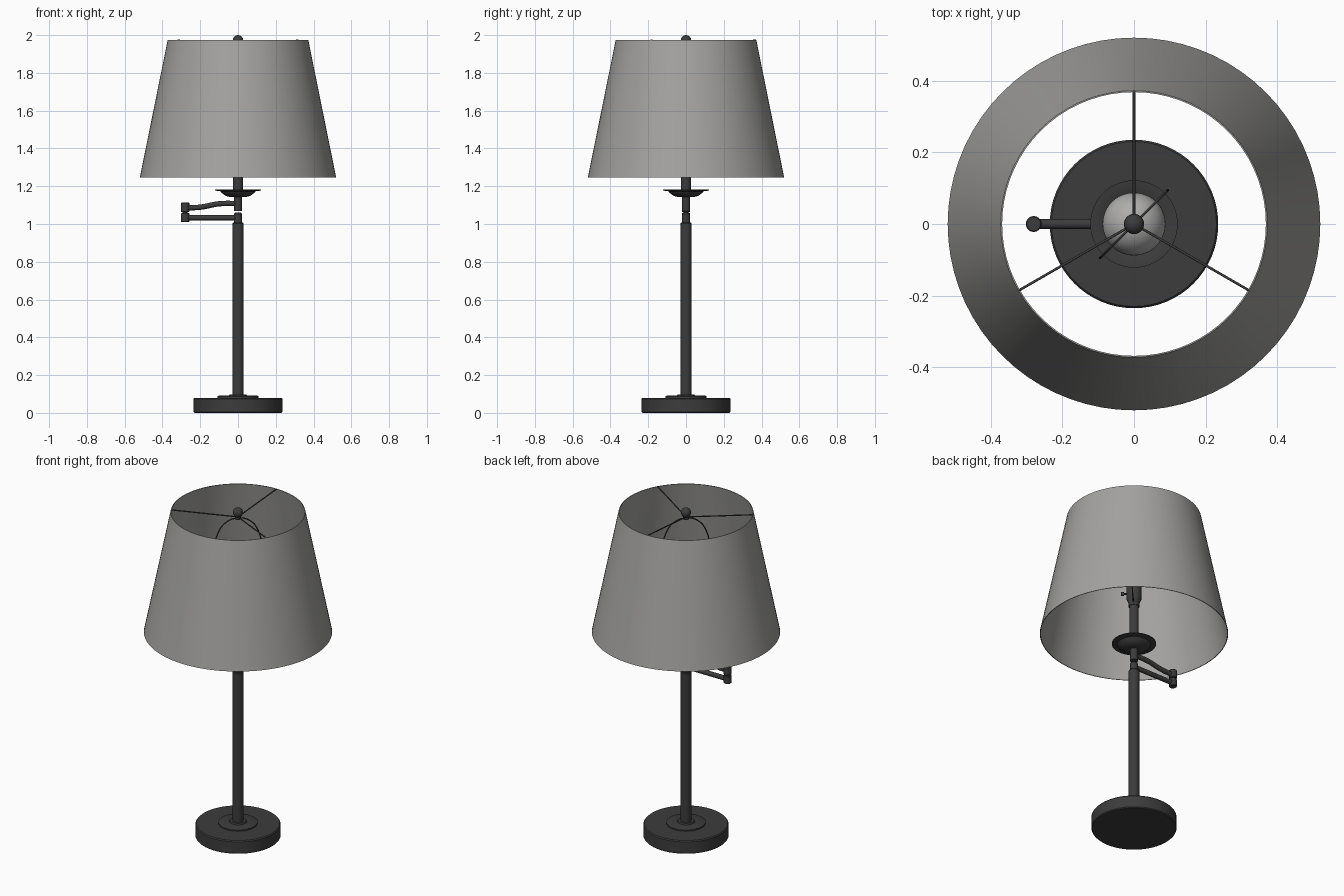
import bpy, bmesh, math
from mathutils import Vector

if "Cube" in bpy.data.objects:
    bpy.data.objects.remove(bpy.data.objects["Cube"])


def material(name, r, g, b):
    m = bpy.data.materials.new(name)
    m.diffuse_color = (r, g, b, 1)
    m.use_nodes = True
    m.node_tree.nodes["Principled BSDF"].inputs["Base Color"].default_value = m.diffuse_color
    return m


DARK = material("dark bronze metal", 0.045, 0.045, 0.045)
FABRIC = material("grey shade fabric", 0.37, 0.365, 0.355)
GLASS = material("bulb glass", 0.42, 0.415, 0.41)


def lathe(name, profile, mat, x=0.0, sides=64, closed=False):
    """Revolve (radius, z) points around a vertical axis at the given x."""
    bm = bmesh.new()
    pts = [bm.verts.new((r, 0, z)) for r, z in profile]
    edges = [bm.edges.new(p) for p in zip(pts, pts[1:])]
    if closed:
        edges.append(bm.edges.new((pts[-1], pts[0])))
    bmesh.ops.spin(bm, geom=pts + edges, axis=(0, 0, 1), cent=(0, 0, 0),
                   angle=math.tau, steps=sides)
    bmesh.ops.remove_doubles(bm, verts=bm.verts, dist=1e-5)
    bmesh.ops.recalc_face_normals(bm, faces=bm.faces)
    mesh = bpy.data.meshes.new(name)
    bm.to_mesh(mesh)
    bm.free()
    ob = bpy.data.objects.new(name, mesh)
    bpy.context.collection.objects.link(ob)
    ob.location.x = x
    mesh.materials.append(mat)
    bpy.ops.object.select_all(action='DESELECT')
    ob.select_set(True)
    bpy.context.view_layer.objects.active = ob
    bpy.ops.object.shade_smooth_by_angle(angle=math.radians(35))
    return ob


def tube(name, points, radius, mat=DARK, smooth=True):
    """Round bar along a path."""
    cu = bpy.data.curves.new(name, 'CURVE')
    cu.dimensions = '3D'
    cu.bevel_depth = radius
    cu.bevel_resolution = 4
    cu.resolution_u = 8
    cu.use_fill_caps = True
    sp = cu.splines.new('BEZIER')
    sp.bezier_points.add(len(points) - 1)
    for bp, p in zip(sp.bezier_points, points):
        bp.co = p
        bp.handle_left_type = bp.handle_right_type = 'AUTO' if smooth else 'VECTOR'
    cu.materials.append(mat)
    ob = bpy.data.objects.new(name, cu)
    bpy.context.collection.objects.link(ob)
    return ob


# Base disc with raised step and collar
lathe("base", [(0, 0), (0.23, 0), (0.235, 0.005), (0.235, 0.074), (0.23, 0.08),
               (0.108, 0.08), (0.108, 0.088), (0.103, 0.091), (0.048, 0.091),
               (0.044, 0.098), (0, 0.098)], DARK)

# Main pole and the lower arm pivot on top of it
lathe("pole", [(0, 0.09), (0.03, 0.09), (0.03, 1.003), (0.027, 1.007), (0, 1.007)], DARK, sides=32)
lathe("lower_pivot", [(0, 1.0), (0.021, 1.0), (0.021, 1.053), (0.015, 1.06), (0, 1.06)],
      DARK, sides=32)

# Swing arm: two bars joined by a pair of hinge barrels
HINGE = -0.28
tube("lower_arm", [(0, 0, 1.033), (HINGE, 0, 1.033)], 0.014, smooth=False)
tube("upper_arm", [(HINGE, 0, 1.085), (-0.2, 0, 1.089), (-0.1, 0, 1.107), (0, 0, 1.109)], 0.014)
for label, z0, z1 in (("lower", 1.01, 1.058), ("upper", 1.063, 1.113)):
    lathe(label + "_hinge_barrel",
          [(0, z0), (0.019, z0), (0.022, z0 + 0.003), (0.022, z1 - 0.003), (0.019, z1), (0, z1)],
          DARK, x=HINGE, sides=32)
lathe("hinge_pin", [(0, 1.05), (0.013, 1.05), (0.013, 1.07), (0, 1.07)], DARK, x=HINGE, sides=24)

# Upper pivot and drip dish
lathe("upper_pivot", [(0, 1.07), (0.021, 1.07), (0.021, 1.15), (0, 1.15)], DARK, sides=32)
lathe("dish", [(0, 1.142), (0.04, 1.142), (0.065, 1.149), (0.088, 1.166), (0.092, 1.173),
               (0.122, 1.177), (0.122, 1.182), (0.09, 1.18), (0.06, 1.162), (0, 1.158)], DARK)

# Stem, socket and turn switch
lathe("stem", [(0, 1.15), (0.026, 1.15), (0.026, 1.42), (0, 1.42)], DARK, sides=32)
lathe("socket", [(0, 1.415), (0.03, 1.415), (0.031, 1.44), (0.042, 1.465), (0.042, 1.565),
                 (0.038, 1.575), (0, 1.575)], DARK, sides=32)
d = Vector((1, -1, 0)).normalized()
up = Vector((0, 0, 1.5))
tube("switch_stem", [up, up + d * 0.06], 0.005, smooth=False)
tube("switch_knob", [up + d * 0.055, up + d * 0.072], 0.011, smooth=False)

# Light bulb: neck blending into a globe
globe = [(0.088 * math.sin(a), 1.69 + 0.088 * math.cos(a))
         for a in (math.radians(128 - 128 * i / 16) for i in range(17))]
globe[-1] = (0, 1.778)
lathe("bulb", [(0, 1.57), (0.036, 1.57), (0.04, 1.595)] + globe, GLASS, sides=48)

# Harp wire on the diagonal plane, carrying the shade
half = [(0.03, 1.43), (0.085, 1.45), (0.122, 1.56), (0.132, 1.74), (0.118, 1.84), (0.07, 1.915)]
path = [(-r, z) for r, z in half] + [(0, 1.938)] + [(r, z) for r, z in reversed(half)]
s = math.sqrt(0.5)
tube("harp", [(r * s, r * s, z) for r, z in path], 0.0035)

# Shade: thin tapered drum
lathe("shade", [(0.52, 1.245), (0.372, 1.975), (0.368, 1.975), (0.516, 1.245)],
      FABRIC, sides=72, closed=True)

# Spider spokes, hub and ball finial
for i in range(3):
    a = math.radians(90 + 120 * i)
    tube(f"spider_spoke_{i + 1}", [(0, 0, 1.945), (0.37 * math.cos(a), 0.37 * math.sin(a), 1.973)],
         0.0035, smooth=False)
lathe("spider_hub", [(0, 1.934), (0.017, 1.934), (0.017, 1.952), (0, 1.952)], DARK, sides=24)
ball = [(0.028 * math.sin(math.pi * i / 12), 1.972 - 0.028 * math.cos(math.pi * i / 12))
        for i in range(13)]
lathe("finial", ball, DARK, sides=32)
